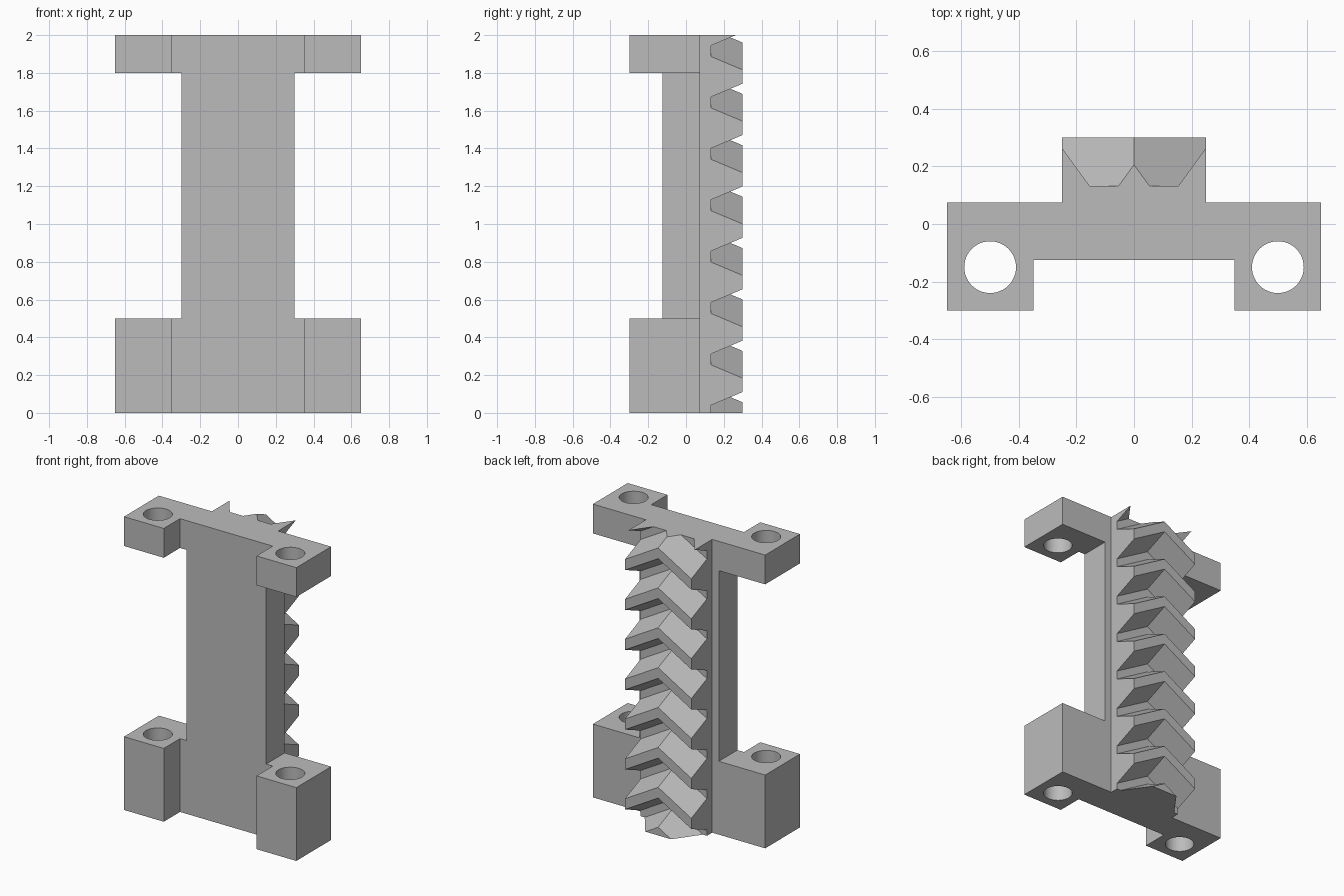
import bpy
import bmesh
import math
from mathutils import Matrix

cube = bpy.data.objects.get("Cube")
if cube:
    bpy.data.objects.remove(cube, do_unlink=True)

# One plain grey for the whole part
grey = bpy.data.materials.new("plain grey")
grey.use_nodes = True
colour = (0.5, 0.5, 0.5, 1)
grey.diffuse_color = colour
grey.node_tree.nodes["Principled BSDF"].inputs["Base Color"].default_value = colour

HEIGHT = 2.0
FRONT, BACK = -0.125, 0.075      # plate thickness range in y


def add_object(name, bm):
    bmesh.ops.recalc_face_normals(bm, faces=bm.faces)
    mesh = bpy.data.meshes.new(name)
    bm.to_mesh(mesh)
    bm.free()
    mesh.materials.append(grey)
    obj = bpy.data.objects.new(name, mesh)
    bpy.context.collection.objects.link(obj)
    return obj


def prism(name, outline, bottom, top):
    """Extrude an x-y outline upwards."""
    bm = bmesh.new()
    face = bm.faces.new([bm.verts.new((x, y, bottom)) for x, y in outline])
    ext = bmesh.ops.extrude_face_region(bm, geom=[face])["geom"]
    bmesh.ops.translate(bm, vec=(0, 0, top - bottom),
                        verts=[v for v in ext if isinstance(v, bmesh.types.BMVert)])
    return add_object(name, bm)


# Bolt hole cutters
cutters = []
for side, x in (("left", 0.5), ("right", -0.5)):
    bm = bmesh.new()
    bmesh.ops.create_cone(bm, cap_ends=True, segments=48, radius1=0.09, radius2=0.09,
                          depth=HEIGHT + 0.4,
                          matrix=Matrix.Translation((x, -0.15, HEIGHT / 2)))
    cutter = add_object(side + "_hole_cutter", bm)
    cutter.hide_render = True
    cutter.hide_viewport = False
    cutter.display_type = 'WIRE'
    cutters.append(cutter)

# Mounting brackets with forward lugs
half = [(0.65, BACK), (0.65, -0.3), (0.35, -0.3), (0.35, FRONT)]
outline = half + [(-x, y) for x, y in reversed(half)]
brackets = [prism("lower_bracket", outline, 0, 0.5),
            prism("upper_bracket", outline, 1.8, HEIGHT)]
for bracket in brackets:
    for cutter in cutters:
        mod = bracket.modifiers.new("bolt hole", 'BOOLEAN')
        mod.operation = 'DIFFERENCE'
        mod.solver = 'EXACT'
        mod.object = cutter

# Bake the holes, then drop the cutters
bpy.context.view_layer.update()
graph = bpy.context.evaluated_depsgraph_get()
for bracket in brackets:
    mesh = bpy.data.meshes.new_from_object(bracket.evaluated_get(graph))
    bracket.modifiers.clear()
    bracket.data = mesh
for cutter in cutters:
    bpy.data.objects.remove(cutter, do_unlink=True)
for bracket in brackets:
    bpy.ops.object.select_all(action='DESELECT')
    bracket.select_set(True)
    bpy.context.view_layer.objects.active = bracket
    bpy.ops.object.shade_smooth_by_angle(angle=math.radians(30))

# Web plate joining the brackets
prism("web_plate", [(-0.3, FRONT), (0.3, FRONT), (0.3, BACK), (-0.3, BACK)], 0.5, 1.8)

# Herringbone rack: gear tooth profile swept along a chevron, trimmed to height
MODULE = 0.075
HELIX = math.radians(30)
PITCH = math.pi * MODULE / math.cos(HELIX)
FLANK = math.tan(math.radians(20)) / math.cos(HELIX)
TIP = 0.3
ROOT = TIP - 2.25 * MODULE
HALF_WIDTH = 0.25
tip_half = PITCH / 4 - MODULE * FLANK
root_half = tip_half + (TIP - ROOT) * FLANK
first_tooth = 2.06 - 9.5 * PITCH

profile = [(BACK, first_tooth - PITCH)]
profile.append((ROOT, first_tooth - PITCH))
for i in range(12):
    z = first_tooth + i * PITCH
    profile += [(ROOT, z - root_half), (TIP, z - tip_half),
                (TIP, z + tip_half), (ROOT, z + root_half)]
end = first_tooth + 12 * PITCH
profile += [(ROOT, end), (BACK, end)]

bm = bmesh.new()
rings = []
for x in (-HALF_WIDTH, 0, HALF_WIDTH):
    drop = abs(x) * math.tan(HELIX)
    rings.append([bm.verts.new((x, y, z - drop)) for y, z in profile])
n = len(profile)
for a, b in zip(rings, rings[1:]):
    for i in range(n):
        j = (i + 1) % n
        bm.faces.new((a[i], a[j], b[j], b[i]))
bm.faces.new(rings[0])
bm.faces.new(rings[-1])
for z, up in ((0, -1), (HEIGHT, 1)):
    cut = bmesh.ops.bisect_plane(bm, geom=bm.verts[:] + bm.edges[:] + bm.faces[:],
                                 plane_co=(0, 0, z), plane_no=(0, 0, up),
                                 clear_outer=True)["geom_cut"]
    bmesh.ops.edgeloop_fill(bm, edges=[e for e in cut if isinstance(e, bmesh.types.BMEdge)])
add_object("herringbone_rack", bm)
